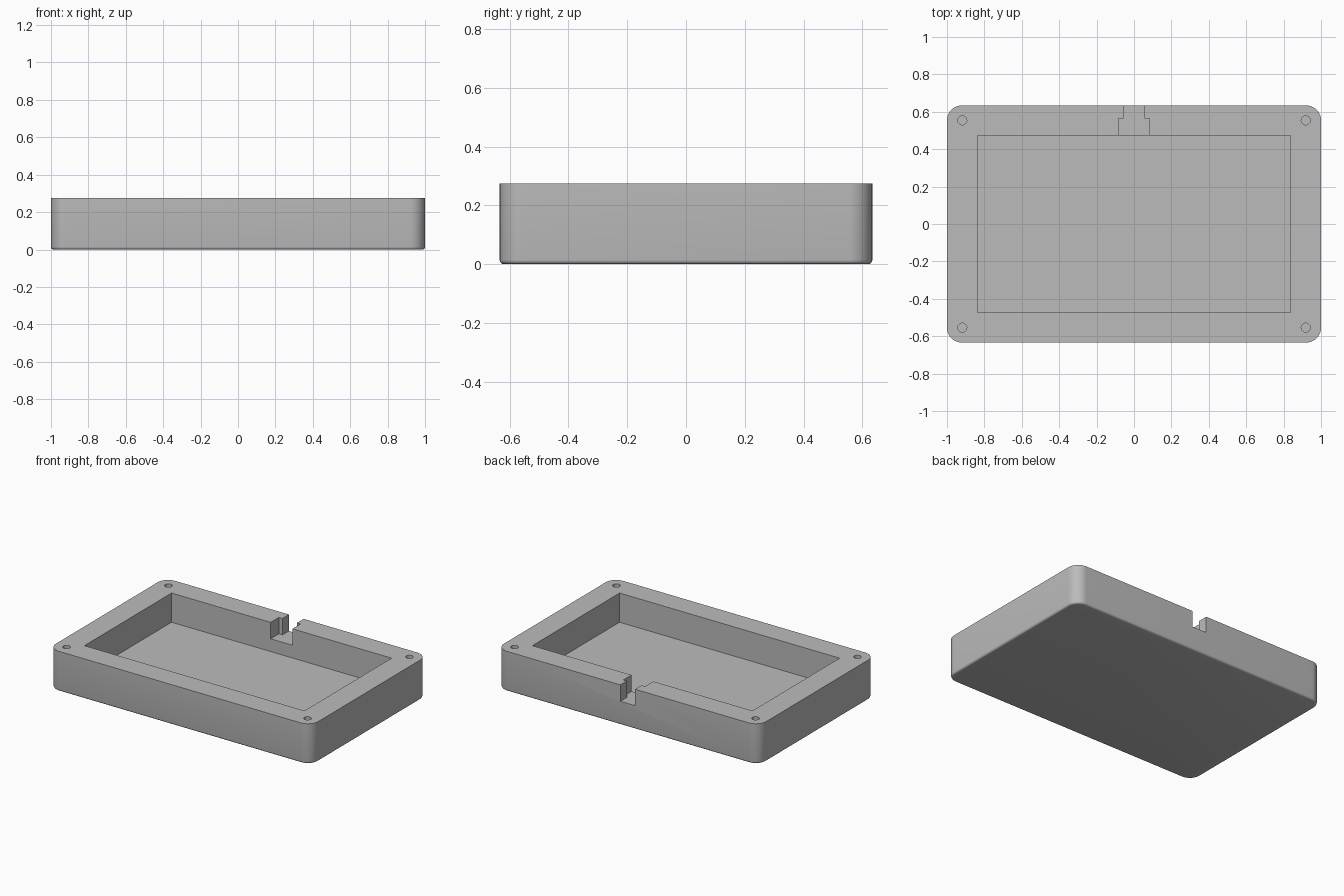
import bpy, bmesh, math

old = bpy.data.objects.get("Cube")
if old:
    bpy.data.objects.remove(old, do_unlink=True)

HX, HY, H = 1.0, 0.634, 0.275      # half length, half width, height
CORNER, FILLET = 0.08, 0.014       # upright corner radius, bottom edge radius
FLOOR, NOTCH_Z = 0.074, 0.162      # cavity floor and cable notch floor
TOP = H + 0.1                      # cutters reach above the rim

grey = bpy.data.materials.new("plain grey")
grey.use_nodes = True
colour = (0.5, 0.5, 0.5, 1)
grey.diffuse_color = colour
grey.node_tree.nodes["Principled BSDF"].inputs["Base Color"].default_value = colour


def add_object(name, bm):
    bmesh.ops.recalc_face_normals(bm, faces=bm.faces)
    mesh = bpy.data.meshes.new(name)
    bm.to_mesh(mesh)
    bm.free()
    mesh.materials.append(grey)
    obj = bpy.data.objects.new(name, mesh)
    bpy.context.collection.objects.link(obj)
    return obj


def prism(name, outline, z0, z1):
    bm = bmesh.new()
    face = bm.faces.new([bm.verts.new((x, y, z0)) for x, y in outline])
    ext = bmesh.ops.extrude_face_region(bm, geom=[face])
    for v in ext["geom"]:
        if isinstance(v, bmesh.types.BMVert):
            v.co.z = z1
    return add_object(name, bm)


def rectangle(hx, hy):
    return [(-hx, -hy), (hx, -hy), (hx, hy), (-hx, hy)]


def circle(cx, cy, r, n=32):
    return [(cx + r * math.cos(math.tau * i / n),
             cy + r * math.sin(math.tau * i / n)) for i in range(n)]


def rounded_rectangle(hx, hy, r, n=12):
    pts = []
    for k, (sx, sy) in enumerate([(1, 1), (-1, 1), (-1, -1), (1, -1)]):
        for i in range(n + 1):
            a = math.pi / 2 * (k + i / n)
            pts.append((sx * (hx - r) + r * math.cos(a),
                        sy * (hy - r) + r * math.sin(a)))
    return pts


# Case: stacked rounded outlines, with a small fillet around the underside
bm = bmesh.new()
levels = []
for i in range(5):
    a = math.pi / 2 * i / 4
    levels.append((FILLET * (1 - math.sin(a)), FILLET * (1 - math.cos(a))))
levels.append((0, H))
rings = [[bm.verts.new((x, y, z)) for x, y in
          rounded_rectangle(HX - inset, HY - inset, CORNER - inset)]
         for inset, z in levels]
for low, high in zip(rings, rings[1:]):
    for i in range(len(low)):
        j = (i + 1) % len(low)
        bm.faces.new((low[i], low[j], high[j], high[i]))
bm.faces.new(rings[0])
bm.faces.new(rings[-1])
case = add_object("case", bm)

# Cutters: cavity, stepped cable notch in the back wall, four screw holes
notch = [(0.083, 0.4), (0.083, 0.563), (0.056, 0.563), (0.056, 0.75)]
notch += [(-x, y) for x, y in reversed(notch)]
cutters = [prism("cavity_cutter", rectangle(0.838, 0.474), FLOOR, TOP),
           prism("notch_cutter", notch, NOTCH_Z, TOP)]
for sx in (-1, 1):
    for sy in (-1, 1):
        cutters.append(prism("screw_hole_cutter",
                             circle(sx * 0.918, sy * 0.554, 0.024), 0.1, TOP))

bpy.ops.object.select_all(action="DESELECT")
bpy.context.view_layer.objects.active = case
case.select_set(True)
for cutter in cutters:
    cutter.hide_render = True
    mod = case.modifiers.new("cut", "BOOLEAN")
    mod.operation = "DIFFERENCE"
    mod.solver = "EXACT"
    mod.object = cutter
    bpy.ops.object.modifier_apply(modifier=mod.name)
    bpy.data.objects.remove(cutter, do_unlink=True)

# Smooth the rounded edges, keep the rim and cavity crisp
bpy.ops.object.shade_smooth_by_angle(angle=math.radians(30))
